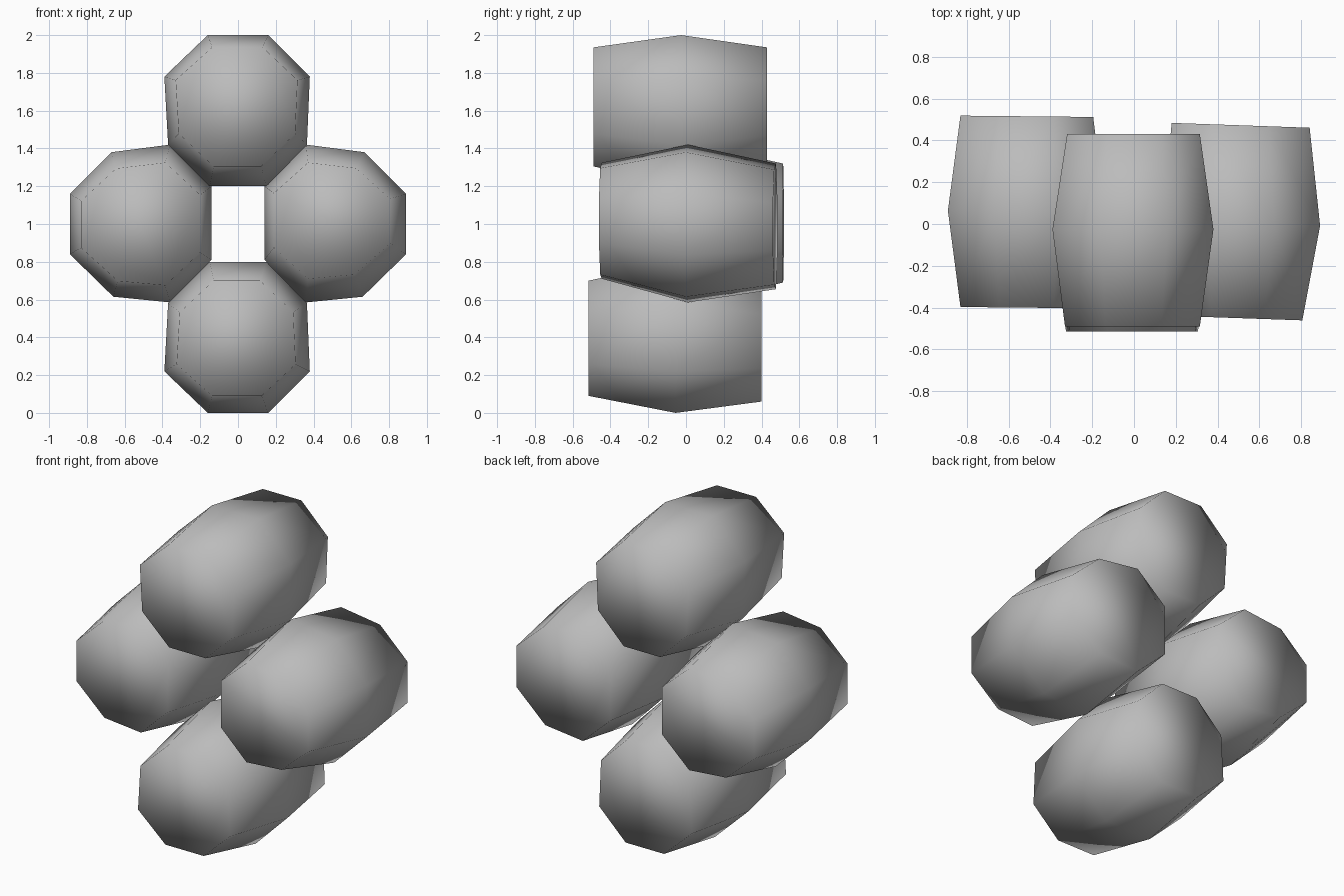
import bpy, bmesh

if "Cube" in bpy.data.objects:
    bpy.data.objects.remove(bpy.data.objects["Cube"])

grey = bpy.data.materials.new("mid_grey")
grey.diffuse_color = (0.5, 0.5, 0.5, 1)
grey.use_nodes = True
grey.node_tree.nodes["Principled BSDF"].inputs["Base Color"].default_value = grey.diffuse_color

# Octagonal belly outlines (x, z); the other two barrels are mirror images
UPPER = [(-0.16, 2.0), (0.16, 2.0), (0.38, 1.78), (0.365, 1.42),
         (0.15, 1.2), (-0.15, 1.2), (-0.37, 1.42), (-0.39, 1.78)]
RIGHT = [(0.89, 1.16), (0.67, 1.38), (0.36, 1.42), (0.14, 1.2),
         (0.14, 0.81), (0.36, 0.585), (0.66, 0.615), (0.89, 0.84)]
LOWER = [(x, 2 - z) for x, z in UPPER]
LEFT = [(-x, z) for x, z in RIGHT]


def fit(outline, box):
    """Squeeze an outline into the box (x0, x1, z0, z1)."""
    xs, zs = zip(*outline)
    x0, x1, z0, z1 = box
    return [(x0 + (x - min(xs)) / (max(xs) - min(xs)) * (x1 - x0),
             z0 + (z - min(zs)) / (max(zs) - min(zs)) * (z1 - z0))
            for x, z in outline]


def barrel(name, belly, ys, front, back, skew=0.0):
    """Loft front end, belly and back end, then close both ends."""
    bm = bmesh.new()
    rings = []
    for pts, y in zip((fit(belly, front), belly, fit(belly, back)), ys):
        cx = sum(p[0] for p in pts) / 8
        rings.append([bm.verts.new((x, y + skew * (x - cx), z)) for x, z in pts])
    for a, b in zip(rings, rings[1:]):
        for i in range(8):
            j = (i + 1) % 8
            bm.faces.new((a[i], a[j], b[j], b[i]))
    bm.faces.new(rings[0])
    bm.faces.new(rings[-1])
    bmesh.ops.recalc_face_normals(bm, faces=bm.faces)
    for f in bm.faces:
        f.smooth = True
    me = bpy.data.meshes.new(name)
    bm.to_mesh(me)
    bm.free()
    me.materials.append(grey)
    bpy.context.collection.objects.link(bpy.data.objects.new(name, me))


# Four barrels lying along y, set in a cross
barrel("upper_barrel", UPPER, (-0.49, -0.025, 0.43),
       (-0.33, 0.315, 1.305, 1.935), (-0.32, 0.315, 1.29, 1.935))
barrel("lower_barrel", LOWER, (-0.515, -0.055, 0.40),
       (-0.325, 0.305, 0.09, 0.70), (-0.32, 0.315, 0.06, 0.70))
barrel("left_barrel", LEFT, (-0.40, 0.06, 0.515),
       (-0.83, -0.20, 0.675, 1.325), (-0.83, -0.195, 0.69, 1.32), -0.01)
barrel("right_barrel", RIGHT, (-0.45, 0.005, 0.472),
       (0.19, 0.805, 0.71, 1.325), (0.18, 0.84, 0.655, 1.32), -0.035)
